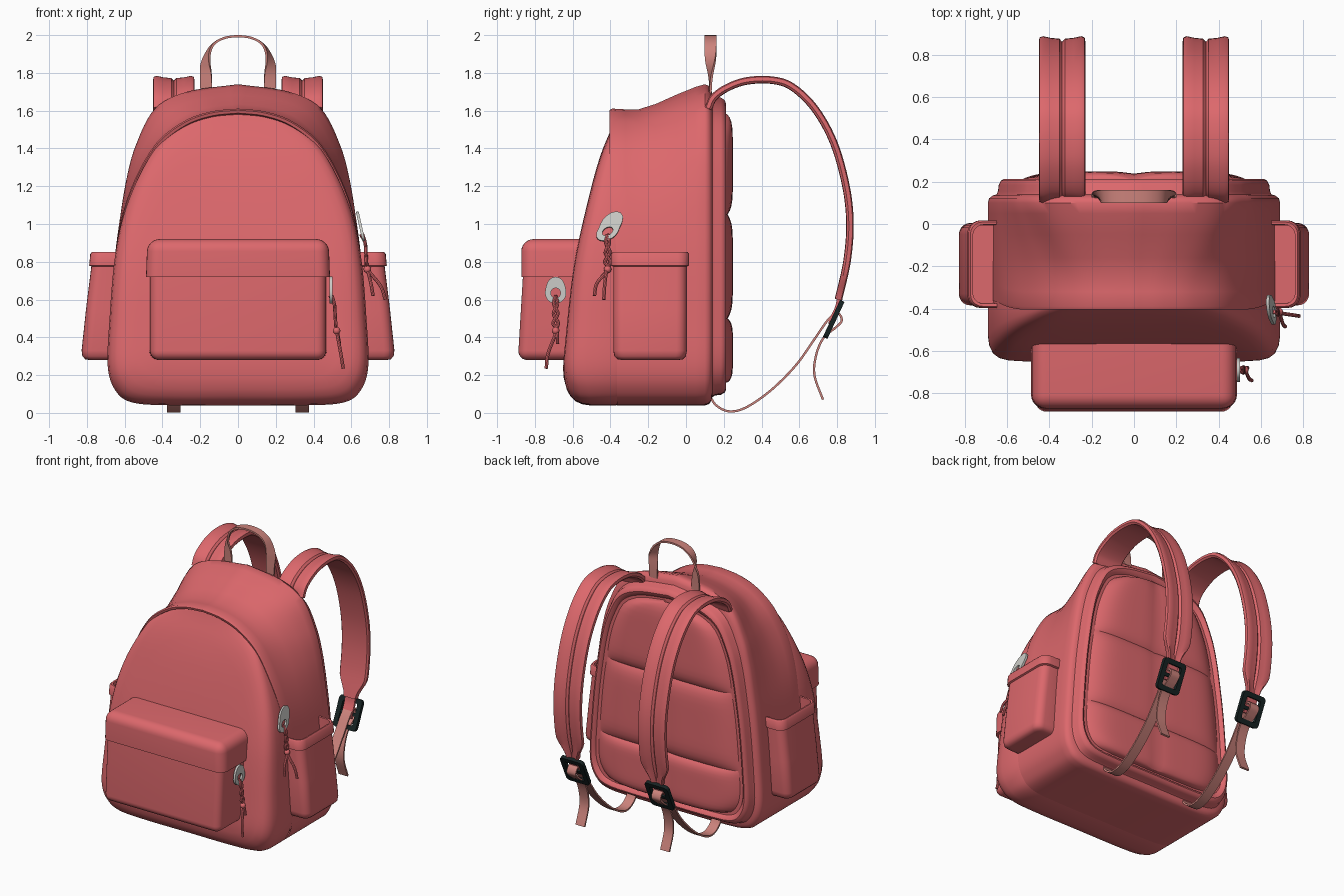
import bpy, bmesh, math
from mathutils import Vector as V

if "Cube" in bpy.data.objects:
    bpy.data.objects.remove(bpy.data.objects["Cube"])


def material(name, rgb, rough=0.7, metal=0.0):
    m = bpy.data.materials.new(name)
    m.use_nodes = True
    m.diffuse_color = (*rgb, 1)
    b = m.node_tree.nodes["Principled BSDF"]
    b.inputs["Base Color"].default_value = (*rgb, 1)
    b.inputs["Roughness"].default_value = rough
    b.inputs["Metallic"].default_value = metal
    return m


RED = material("coral_fabric", (0.72, 0.138, 0.15))
PALE = material("pale_webbing", (0.6, 0.225, 0.2))
BLACK = material("buckle_black", (0.008, 0.016, 0.016))
STEEL = material("zip_metal", (0.6, 0.6, 0.57))


def finish(name, bm, mat, angle=40):
    bmesh.ops.recalc_face_normals(bm, faces=bm.faces)
    me = bpy.data.meshes.new(name)
    bm.to_mesh(me)
    bm.free()
    ob = bpy.data.objects.new(name, me)
    bpy.context.collection.objects.link(ob)
    me.materials.append(mat)
    bpy.ops.object.select_all(action='DESELECT')
    ob.select_set(True)
    bpy.context.view_layer.objects.active = ob
    bpy.ops.object.shade_smooth_by_angle(angle=math.radians(angle))
    return ob


def loft(name, rings, mat, caps=True, around=True, loop=False, angle=40):
    """Skin a list of equally sized point rings."""
    bm = bmesh.new()
    vs = [[bm.verts.new(p) for p in r] for r in rings]
    n = len(vs[0])
    pairs = list(zip(vs, vs[1:])) + ([(vs[-1], vs[0])] if loop else [])
    for a, b in pairs:
        for i in range(n if around else n - 1):
            j = (i + 1) % n
            bm.faces.new((a[i], a[j], b[j], b[i]))
    if caps:
        bm.faces.new(vs[0])
        bm.faces.new(vs[-1])
    return finish(name, bm, mat, angle)


def smooth(pts, k=6):
    """Curve through the points."""
    p = [V(q) for q in pts]
    p = [2 * p[0] - p[1]] + p + [2 * p[-1] - p[-2]]
    out = []
    for a, b, c, d in zip(p, p[1:], p[2:], p[3:]):
        for i in range(k):
            t = i / k
            out.append(0.5 * (2 * b + (c - a) * t + (2 * a - 5 * b + 4 * c - d) * t * t
                              + (3 * b - a - 3 * c + d) * t ** 3))
    return out + [p[-2]]


def lookup(table, z):
    for a, b in zip(table, table[1:]):
        if a[0] <= z <= b[0]:
            return a[1] + (b[1] - a[1]) * (z - a[0]) / max(b[0] - a[0], 1e-6)
    return table[0][1] if z < table[0][0] else table[-1][1]


def step(a, b, x):
    t = min(1, max(0, (x - a) / (b - a)))
    return t * t * (3 - 2 * t)


def sweep(name, path, profile, mat, side=lambda t: V((1, 0, 0)), width=lambda t: 1):
    """Carry a (side, normal) profile along a path."""
    rings, n = [], len(path)
    for i, p in enumerate(path):
        tan = (path[min(i + 1, n - 1)] - path[max(i - 1, 0)]).normalized()
        s = side(i / (n - 1))
        s = (s - tan * s.dot(tan)).normalized()
        nor, w = s.cross(tan), width(i / (n - 1))
        rings.append([p + s * a * w + nor * b for a, b in profile])
    return loft(name, rings, mat)


def rrect(hx, hy, r, k=5):
    """Rounded rectangle outline."""
    out = []
    for q, (sx, sy) in enumerate(((1, 1), (-1, 1), (-1, -1), (1, -1))):
        for i in range(k + 1):
            a = math.pi / 2 * (q + i / k)
            out.append((sx * (hx - r) + r * math.cos(a), sy * (hy - r) + r * math.sin(a)))
    return out


def frame(name, outer, inner, thick, centre, u, v, mat):
    """Flat plate with a hole, in the plane of u and v."""
    u, v, c = V(u).normalized(), V(v).normalized(), V(centre)
    w = u.cross(v) * thick / 2
    place = lambda pts, s: [c + u * a + v * b + w * s for a, b in pts]
    return loft(name, [place(outer, 1), place(inner, 1), place(inner, -1), place(outer, -1)],
                mat, caps=False, loop=True)


# Body outlines: shared base, lower front arch, taller back arch
base = [(0, .04), (.35, .04), (.56, .055), (.65, .12), (.69, .25), (.68, .5), (.655, .8)]
front_half = smooth(base + [(.61, 1.03), (.53, 1.24), (.42, 1.42), (.28, 1.53), (.14, 1.58), (0, 1.595)])
back_half = smooth(base + [(.625, 1.03), (.59, 1.24), (.54, 1.42), (.44, 1.61), (.27, 1.7), (0, 1.74)])
full = lambda h: h + [V((-p.x, p.y)) for p in h[-2:0:-1]]
FRONT, BACK = full(front_half), full(back_half)
face_y = [(p.x, p.y) for p in smooth([(0, -.6), (.1, -.63), (.22, -.65), (.4, -.637), (.8, -.59),
                                      (1.2, -.5), (1.4, -.44), (1.55, -.38), (1.7, -.36)])]

# Front panel: domed forward from the arch
rings = []
for s, g in ((.985, 0), (1, .12), (1, .6), (.99, .76), (.965, .88), (.925, .95), (.87, .985),
             (.78, 1), (.6, 1), (.4, 1), (.2, 1), (.05, 1)):
    ring = []
    for p in FRONT:
        x, z = p.x * s, .7 + (p.y - .7) * s
        ring.append((x, -.34 + (lookup(face_y, z) + .34) * g, z))
    rings.append(ring)
loft("front_panel", rings, RED)

# Main body: hood lip, sloping top, rounded back edge and piping
rings = []
for y, t, s in ((-.36, 0, .98), (-.4, 0, .99), (-.405, 0, 1.01), (-.39, 0, 1.02), (-.32, 0, 1.015),
                (-.25, .03, 1.01), (-.16, .28, 1), (-.05, .62, 1), (.05, .9, 1), (.1, 1, 1),
                (.122, 1, .99), (.135, 1, .965), (.14, 1, .94), (.155, 1, .93), (.185, 1, .925),
                (.205, 1, .91), (.212, 1, .89), (.205, 1, .87), (.19, 1, .855), (.185, 1, .6), (.185, 1, .1)):
    ring = []
    for a, b in zip(FRONT, BACK):
        p = a.lerp(b, t)
        k = step(.75, 1.3, p.y) if y < 0 else 1
        sc = 1 + (s - 1) * k
        yy = y + .04 * (1 - k) * (y < -.2)
        ring.append((p.x * sc, yy, .8 + (p.y - .8) * sc))
    rings.append(ring)
loft("main_body", rings, RED)

# Quilted back padding: three cushions
widths = [(p.y, p.x) for p in back_half]
seams = [.16, .5, 1.05, 1.585]
rows = []
for lo, hi in zip(seams, seams[1:]):
    for i in range(17):
        t = .5 - .5 * math.cos(math.pi * i / 16)
        z = lo + (hi - lo) * t
        w = .84 * lookup(widths, .8 + (z - .8) / .84)
        bz = 1 - abs(2 * t - 1) ** 7
        row = []
        for j in range(-16, 17):
            u = math.sin(math.pi / 2 * j / 16)
            edge = 1 - abs(u) ** 7
            dip = .01 * math.exp(-(u * w / .05) ** 2)
            row.append((u * w, .178 + (.042 + .028 * bz - dip) * edge, z))
        rows.append(row)
loft("back_padding", rows, RED, caps=False, around=False)


# Front pocket and its flap
def soft_box(name, x, y0, y1, z0, z1, radius, shape, keep):
    bm = bmesh.new()
    bmesh.ops.create_cube(bm, size=1)
    for v in bm.verts:
        p = v.co + V((.5, .5, .5))
        v.co = (v.co.x * 2 * x, y0 + (y1 - y0) * p.y, z0 + (z1 - z0) * p.z)
        shape(v.co)
    edges = [e for e in bm.edges if not all(keep(v.co) for v in e.verts)]
    bmesh.ops.bevel(bm, geom=edges, offset=radius, segments=6, profile=.5, affect='EDGES')
    return finish(name, bm, RED, 50)


def lean(co):
    if co.y < -.7:
        co.y += .03 * (co.z - .28) / .5
        co.x *= .985


def flap_taper(co):
    if co.z > .8:
        co.x *= .985


soft_box("front_pocket", .472, -.89, -.45, .28, .8, .05, lean, lambda c: c.z > .7 or c.y > -.5)
soft_box("front_pocket_flap", .487, -.872, -.45, .72, .92, .065, flap_taper, lambda c: c.z < .75 or c.y > -.5)

# Side pockets: open cups with a cuff
for side, label in ((1, "left"), (-1, "right")):
    rings = []
    for z, grow in ((.28, -.045), (.284, -.022), (.3, -.006), (.33, 0), (.55, 0), (.775, 0), (.78, .012),
                    (.84, .012), (.852, .004), (.85, -.008), (.7, -.012)):
        out = .833 - .07 * step(.2, 1.0, z)
        cx, hx, hy = (.58 + out) / 2, (out - .58) / 2 + grow, .195 + grow
        rings.append([(side * (cx + a), -.19 + b, z) for a, b in rrect(hx, hy, .055 + grow / 2)])
    loft(label + "_side_pocket", rings, RED)

# Shoulder straps, webbing and buckles
half = [(-1, -.004), (-.97, .016), (-.82, .022), (-.5, .014), (-.12, .01), (0, -.004)]
pad = [(a * .11, b) for a, b in half + [(-a, b) for a, b in half[-2::-1]]]
pad += [(.1, -.016), (0, -.018), (-.1, -.016)]
flat = lambda w, t: [(-w, -t), (w, -t), (w, t), (-w, t)]
for x, label in ((.34, "left"), (-.34, "right")):
    at = lambda pts: smooth([(x, y, z) for y, z in pts])
    sweep(label + "_shoulder_strap",
          at([(.12, 1.61), (.15, 1.67), (.22, 1.72), (.32, 1.755), (.45, 1.76), (.56, 1.725), (.68, 1.61),
              (.78, 1.43), (.845, 1.2), (.866, 1.0), (.85, .8), (.805, .6)]),
          pad, RED, width=lambda t: 1 - .55 * step(.93, 1, t))
    sweep(label + "_webbing",
          at([(.12, .1), (.16, .04), (.23, .008), (.32, .03), (.45, .12), (.58, .25), (.68, .39), (.75, .49),
              (.8, .53), (.825, .49), (.79, .45), (.73, .4), (.69, .31), (.68, .2), (.725, .07)]),
          flat(.036, .006), PALE)
    sweep(label + "_strap_loop", at([(.81, .64), (.8, .57), (.775, .51), (.76, .47)]), flat(.04, .008), RED)
    tilt = V((0, .088, .19)).normalized()
    frame(label + "_buckle", rrect(.092, .108, .025), rrect(.058, .075, .012), .026,
          (x, .782, .495), (1, 0, 0), tilt, BLACK)
    mid = V((x, .782, .495))
    sweep(label + "_buckle_bar", [mid - V((.07, 0, 0)), mid + V((.07, 0, 0))], flat(.012, .01), BLACK,
          side=lambda t: tilt)

# Grab handle: band that twists a quarter turn on each leg
leg = [(.168, 1.69), (.17, 1.78), (.17, 1.86), (.14, 1.94), (.08, 1.982)]
arc = smooth([(x, .13, z) for x, z in leg + [(0, 1.994)] + [(-x, z) for x, z in leg[::-1]]])


def twist(t):
    k = step(0, .75, 1 - abs(2 * t - 1))
    return V(((1 - k) * (1 if t < .5 else -1), k, 0))


sweep("grab_handle", arc, flat(.031, .006), PALE, side=twist)

# Zip pulls with knotted cords
ring_n = 28
angles = [2 * math.pi * i / ring_n for i in range(ring_n)]
circle = lambda r, n=8: [(r * math.cos(2 * math.pi * i / n), r * math.sin(2 * math.pi * i / n)) for i in range(n)]


def zip_pull(label, c, up, point, tails):
    drop = [((.056 + point * max(0, math.sin(a)) ** 3) * math.cos(a),
             (.056 + point * max(0, math.sin(a)) ** 3) * math.sin(a)) for a in angles]
    frame(label + "_zip_pull", drop, circle(.026, ring_n), .016, c, (0, 1, 0), up, STEEL)
    c = V(c)
    for i, tail in enumerate(tails):
        s = 1 if i else -1
        pts = [c + V((-.005 * s, 0, -.015)), c + V((.018, .01 * s, -.06)), c + V((.022, -.012 * s, -.11)),
               c + V((.025, .014 * s, -.16)), c + V((.03, -.004 * s, -.2)), c + V(tail) * .8, c + V(tail)]
        sweep(label + "_cord_%d" % (i + 1), smooth(pts, 5), circle(.009), RED)
    bm = bmesh.new()
    bmesh.ops.create_uvsphere(bm, u_segments=12, v_segments=8, radius=.02)
    bmesh.ops.translate(bm, verts=bm.verts, vec=c + V((.03, 0, -.2)))
    finish(label + "_cord_knot", bm, RED)


zip_pull("body", (.655, -.415, .96), (-.2, .4, .9), .062, ((.06, -.07, -.34), (.125, -.02, -.36)))
zip_pull("pocket", (.492, -.69, .635), (0, 0, 1), .03, ((.065, -.05, -.4), (.045, .01, -.27)))
